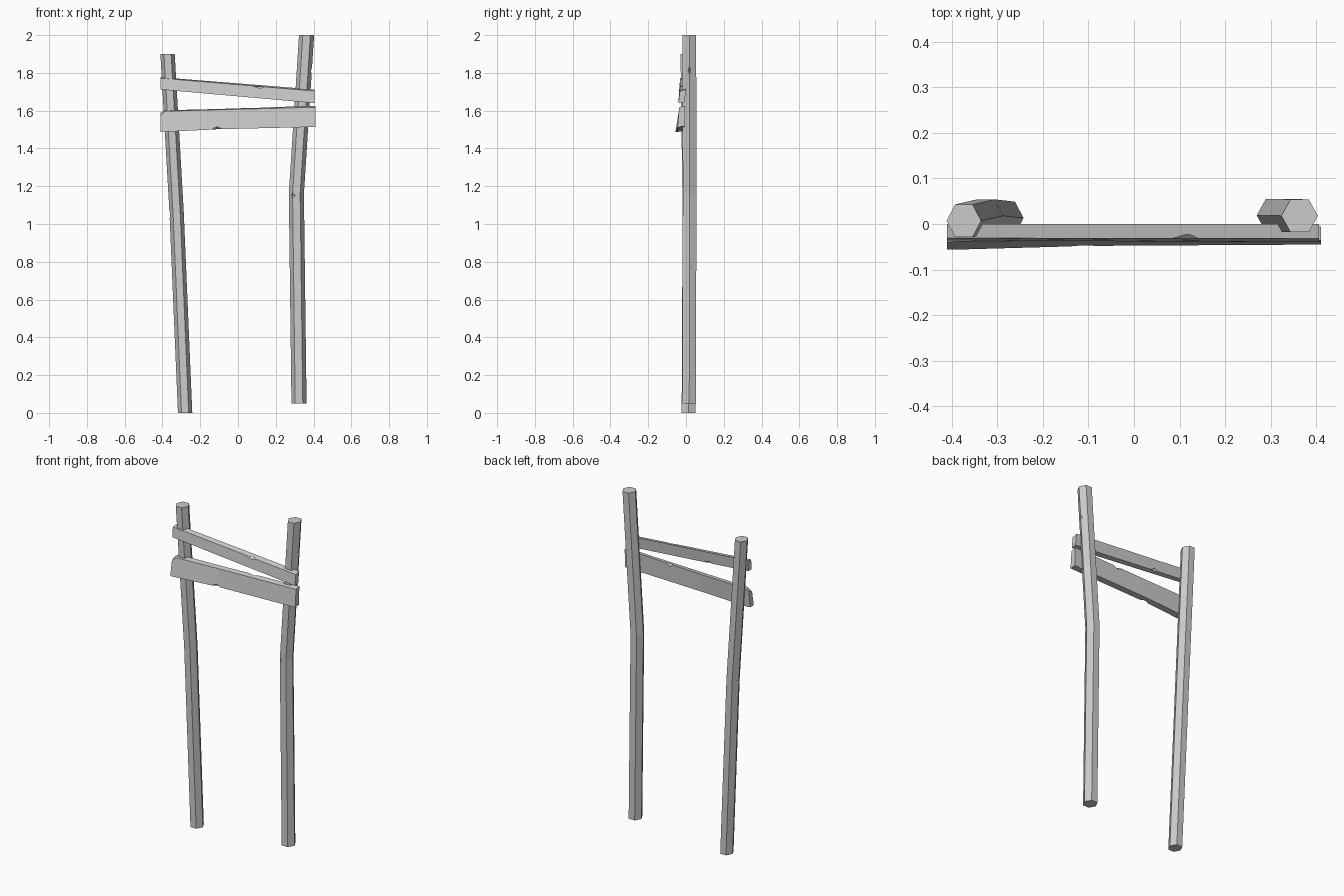
import bpy, bmesh
from math import cos, sin, pi
from mathutils import Vector

if "Cube" in bpy.data.objects:
    bpy.data.objects.remove(bpy.data.objects["Cube"])


def make(name, bm):
    bmesh.ops.recalc_face_normals(bm, faces=bm.faces)
    me = bpy.data.meshes.new(name)
    bm.to_mesh(me)
    bm.free()
    ob = bpy.data.objects.new(name, me)
    bpy.context.collection.objects.link(ob)
    return ob


def loft(name, rings):
    """Skin a list of equal-length rings and cap both ends."""
    bm = bmesh.new()
    vs = [[bm.verts.new(p) for p in r] for r in rings]
    n = len(rings[0])
    for a, b in zip(vs, vs[1:]):
        for i in range(n):
            j = (i + 1) % n
            bm.faces.new((a[i], a[j], b[j], b[i]))
    bm.faces.new(vs[0])
    bm.faces.new(vs[-1])
    return make(name, bm)


def post(name, path, rx, ry):
    """Six-sided pole along (x, y, z) path points, a corner facing +x."""
    ry /= sin(pi / 3)
    return loft(name, [[(x + rx * cos(i * pi / 3), y + ry * sin(i * pi / 3), z)
                        for i in range(6)] for x, y, z in path])


def plank(name, sections):
    """Board along x; each section is x plus four (y, z) corners."""
    return loft(name, [[(x, y, z) for y, z in pts] for x, pts in sections])


def chip(ob, centre, size):
    """Knock a small octahedral chip out of an edge."""
    bm = bmesh.new()
    c = Vector(centre)
    for k in range(3):
        for s in (-1, 1):
            d = Vector((0, 0, 0))
            d[k] = s * size[k]
            bm.verts.new(c + d)
    bmesh.ops.convex_hull(bm, input=bm.verts)
    cutter = make(ob.name + "_chip_cutter", bm)
    cutter.hide_render = True
    cutter.hide_set(True)
    cutter.display_type = 'WIRE'
    m = ob.modifiers.new("chip", 'BOOLEAN')
    m.operation = 'DIFFERENCE'
    m.solver = 'EXACT'
    m.object = cutter


# Crooked posts
left = post("left_post", [(-0.28, 0.013, 0), (-0.325, 0.018, 1.06),
                          (-0.373, 0.007, 1.9)], 0.038, 0.036)
right = post("right_post", [(0.323, 0.017, 0.05), (0.309, 0.019, 1.16),
                            (0.363, 0.018, 2.0)], 0.040, 0.036)

# Cross boards: corners run front-bottom, front-top, back-top, back-bottom
upper = plank("upper_board", [
    (-0.41, [(-0.036, 1.712), (-0.031, 1.772), (0.0, 1.777), (-0.004, 1.712)]),
    (0.405, [(-0.040, 1.640), (-0.032, 1.704), (0.0, 1.712), (-0.008, 1.645)])])
lower = plank("lower_board", [
    (-0.41, [(-0.056, 1.487), (-0.040, 1.575), (-0.010, 1.590), (-0.020, 1.490)]),
    (-0.385, [(-0.056, 1.488), (-0.038, 1.597), (-0.005, 1.602), (-0.016, 1.490)]),
    (-0.10, [(-0.048, 1.502), (-0.036, 1.605), (-0.004, 1.609), (-0.010, 1.503)]),
    (0.41, [(-0.045, 1.514), (-0.036, 1.618), (-0.005, 1.626), (-0.008, 1.516)])])

# Worn chips on the edges
chip(upper, (0.115, -0.033, 1.729), (0.04, 0.012, 0.012))
chip(upper, (-0.15, -0.005, 1.690), (0.03, 0.012, 0.012))
chip(lower, (-0.11, -0.048, 1.501), (0.03, 0.015, 0.016))
chip(lower, (0.11, -0.004, 1.616), (0.03, 0.012, 0.013))
chip(right, (0.288, -0.018, 1.15), (0.018, 0.012, 0.02))
chip(right, (0.392, 0.018, 1.81), (0.012, 0.013, 0.025))
chip(left, (-0.363, 0.018, 1.05), (0.010, 0.013, 0.025))
